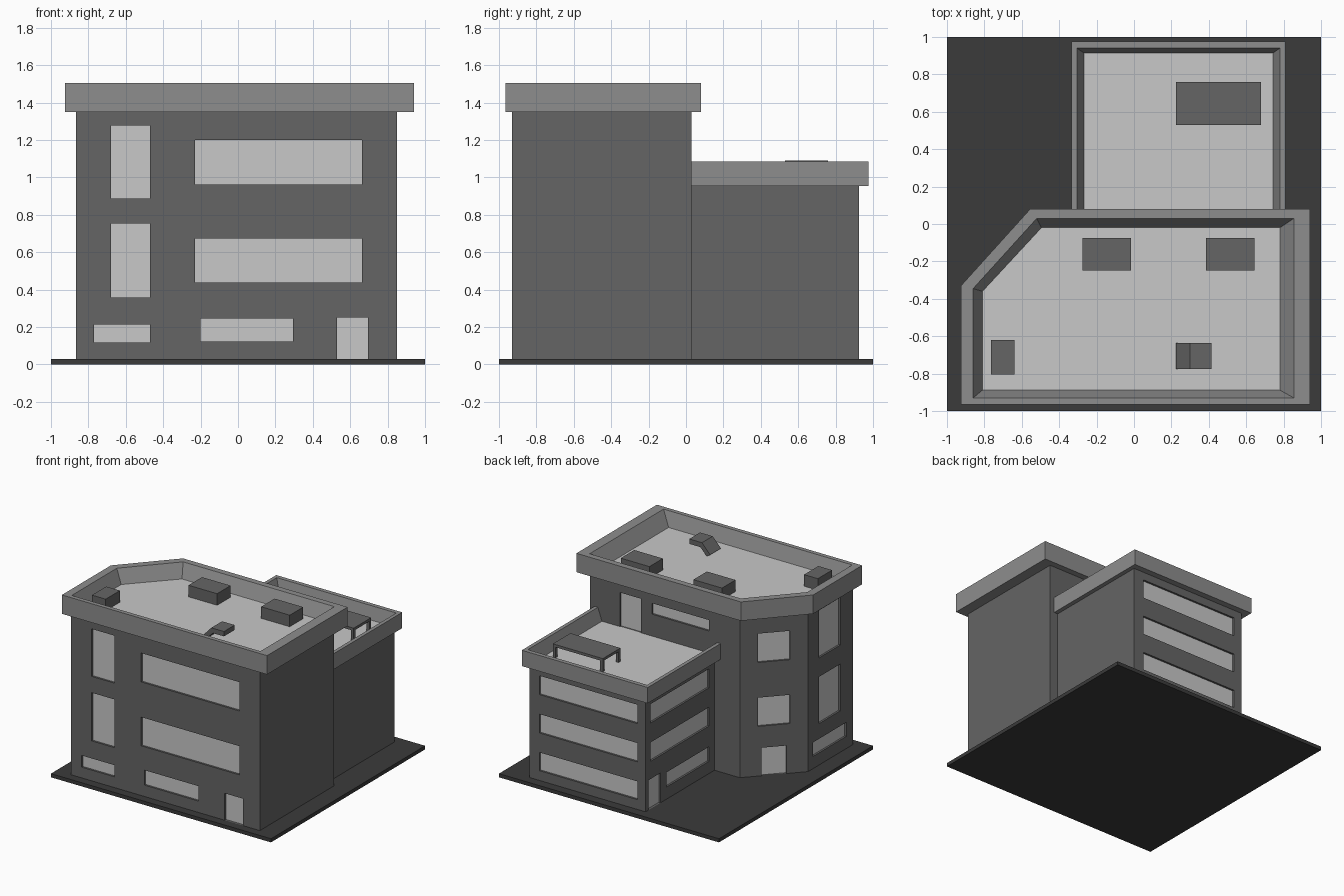
import bpy, bmesh
from math import atan2, pi
from mathutils import Matrix, Vector

default_cube = bpy.data.objects.get("Cube")
if default_cube:
    bpy.data.objects.remove(default_cube, do_unlink=True)


def make_material(name, grey):
    mat = bpy.data.materials.new(name)
    mat.use_nodes = True
    colour = (grey, grey, grey, 1)
    mat.diffuse_color = colour
    mat.node_tree.nodes["Principled BSDF"].inputs["Base Color"].default_value = colour
    return mat


WALL = make_material("dark grey wall", 0.13)
TRIM = make_material("mid grey parapet", 0.27)
LIGHT = make_material("pale grey", 0.58)
GROUND = make_material("charcoal ground", 0.043)


def finish(bm, name, *materials):
    """Turn a bmesh into a named object."""
    bmesh.ops.recalc_face_normals(bm, faces=bm.faces)
    mesh = bpy.data.meshes.new(name)
    bm.to_mesh(mesh)
    bm.free()
    for mat in materials:
        mesh.materials.append(mat)
    obj = bpy.data.objects.new(name, mesh)
    bpy.context.collection.objects.link(obj)
    return obj


def add_box(bm, low, high, frame=Matrix.Identity(4)):
    low, high = Vector(low), Vector(high)
    place = Matrix.Translation((low + high) / 2) @ Matrix.Diagonal((*(high - low), 1))
    bmesh.ops.create_cube(bm, size=1, matrix=frame @ place)


def box(name, low, high, mat):
    bm = bmesh.new()
    add_box(bm, low, high)
    return finish(bm, name, mat)


def prism(name, points, depth, mat):
    """Extrude a planar outline along a vector."""
    bm = bmesh.new()
    face = bm.faces.new([bm.verts.new(p) for p in points])
    result = bmesh.ops.extrude_face_region(bm, geom=[face], use_keep_orig=True)
    moved = [v for v in result["geom"] if isinstance(v, bmesh.types.BMVert)]
    bmesh.ops.translate(bm, verts=moved, vec=depth)
    return finish(bm, name, mat)


def parapet(name, outer, rim, floor, bottom, floor_z, top, open_side=None):
    """Flared roof edge around a sunken floor; open_side leaves one side unwalled."""
    bm = bmesh.new()
    levels = ((outer, bottom), (outer, top), (rim, top), (floor, floor_z))
    rings = [[bm.verts.new((x, y, z)) for x, y in loop] for loop, z in levels]
    count = len(outer)
    for a, b in zip(rings, rings[1:]):
        for i in range(count):
            if i != open_side:
                j = (i + 1) % count
                bm.faces.new((a[i], a[j], b[j], b[i]))
    bm.faces.new(rings[0][::-1])
    deck = bm.faces.new(rings[-1])
    deck.material_index = 1
    obj = finish(bm, name, TRIM, LIGHT)
    return obj


def add_openings(wall, label, sides):
    """Cut shallow recesses into a wall and fit a thin pane in each."""
    cut, panes = bmesh.new(), bmesh.new()
    for origin, direction, openings in sides:
        turn = Matrix.Rotation(atan2(direction[1], direction[0]), 4, 'Z')
        frame = Matrix.Translation((*origin, 0)) @ turn
        for left, right, low, high in openings:
            add_box(cut, (left, -RECESS, low), (right, RECESS, high), frame)
            add_box(panes, (left, RECESS - 0.004, low), (right, RECESS + 0.004, high), frame)
    cutter = finish(cut, label + "_cutter", WALL)
    cutter.hide_render = True
    finish(panes, label + "_panes", LIGHT)
    mod = wall.modifiers.new("openings", 'BOOLEAN')
    mod.operation, mod.solver, mod.object = 'DIFFERENCE', 'EXACT', cutter
    bpy.context.view_layer.objects.active = wall
    bpy.ops.object.modifier_apply(modifier=mod.name)
    bpy.data.objects.remove(cutter, do_unlink=True)


RECESS = 0.02
BASE = 0.03
ALONG_FRONT, ALONG_BACK, ALONG_SIDE = (1, 0), (-1, 0), (0, -1)

# Ground slab
box("ground_slab", (-1, -1, 0), (1, 1, BASE), GROUND)

# Main block with one cut-off back corner
corner_a, corner_b = (-0.51, 0.03), (-0.865, -0.35)
main_plan = [(-0.865, -0.93), (0.85, -0.93), (0.85, 0.03), corner_a, corner_b]
main_wall = prism("main_wall", [(x, y, BASE) for x, y in main_plan], (0, 0, 1.33), WALL)
bevel_direction = (corner_b[0] - corner_a[0], corner_b[1] - corner_a[1])
upper, lower = (0.963, 1.2), (0.438, 0.674)

front = [(-0.23, 0.663, *upper), (-0.23, 0.663, *lower),
         (-0.68, -0.47, 0.888, 1.278), (-0.68, -0.47, 0.358, 0.754),
         (-0.77, -0.47, 0.118, 0.214), (-0.2, 0.294, 0.123, 0.246),
         (0.53, 0.695, BASE, 0.251)]
side = [(0.494, 0.77, 0.91, 1.3), (0.494, 0.77, 0.37, 0.754), (0.416, 0.847, 0.13, 0.245)]
bevelled = [(0.138, 0.382, *upper), (0.138, 0.382, *lower), (0.166, 0.354, BASE, 0.26)]
back = [(-0.58, -0.39, 0.98, 1.26), (-0.288, 0.23, 1.16, 1.25)]
add_openings(main_wall, "main_windows", [
    ((0, -0.93), ALONG_FRONT, front),
    ((-0.865, 0), ALONG_SIDE, side),
    (corner_a, bevel_direction, bevelled),
    ((0, 0.03), ALONG_BACK, back)])

# Lower rear annex
annex_plan = [(-0.28, 0.01), (0.775, 0.01), (0.775, 0.925), (-0.28, 0.925)]
annex_wall = prism("annex_wall", [(x, y, BASE) for x, y in annex_plan], (0, 0, 0.93), WALL)
storeys = [(0.11, 0.26), (0.42, 0.575), (0.735, 0.89)]
annex_back = [(-0.684, 0.207, *storey) for storey in storeys]
annex_side = [(-0.86, -0.1, *storey) for storey in storeys[1:]]
annex_side += [(-0.65, -0.1, 0.13, 0.25), (-0.886, -0.73, BASE, 0.275)]
add_openings(annex_wall, "annex_windows", [
    ((0, 0.925), ALONG_BACK, annex_back),
    ((-0.28, 0), ALONG_SIDE, annex_side)])

# Roof parapets
parapet("main_parapet",
        [(-0.925, -0.965), (0.94, -0.965), (0.94, 0.08), (-0.555, 0.08), (-0.925, -0.33)],
        [(-0.86, -0.93), (0.855, -0.93), (0.855, 0.03), (-0.52, 0.03), (-0.86, -0.345)],
        [(-0.81, -0.888), (0.78, -0.888), (0.78, -0.02), (-0.495, -0.02), (-0.81, -0.36)],
        1.35, 1.39, 1.505)


def annex_loop(left, right, rear):
    return [(left, 0.03), (right, 0.03), (right, rear), (left, rear)]


parapet("annex_parapet", annex_loop(-0.335, 0.81, 0.975), annex_loop(-0.305, 0.78, 0.94),
        annex_loop(-0.267, 0.743, 0.914), 0.955, 0.98, 1.085, open_side=0)

# Rooftop units
for name, x, y, width, depth in (("roof_unit_right", -0.145, -0.162, 0.26, 0.175),
                                 ("roof_unit_left", 0.515, -0.162, 0.26, 0.175),
                                 ("roof_unit_small", -0.702, -0.712, 0.125, 0.185)):
    box(name, (x - width / 2, y - depth / 2, 1.385),
        (x + width / 2, y + depth / 2, 1.485), WALL)

# Bent vent hood
hood = [(0.225, 1.41), (0.255, 1.39), (0.315, 1.45), (0.415, 1.45), (0.415, 1.49), (0.3, 1.49)]
prism("vent_hood", [(x, -0.775, z) for x, z in hood], (0, 0.14, 0), WALL)

# Rooftop table on four legs
box("roof_table_top", (0.225, 0.53, 1.068), (0.68, 0.758, 1.09), WALL)
for x in (0.237, 0.668):
    for y in (0.542, 0.746):
        box("roof_table_leg", (x - 0.012, y - 0.012, 0.978), (x + 0.012, y + 0.012, 1.07), WALL)
